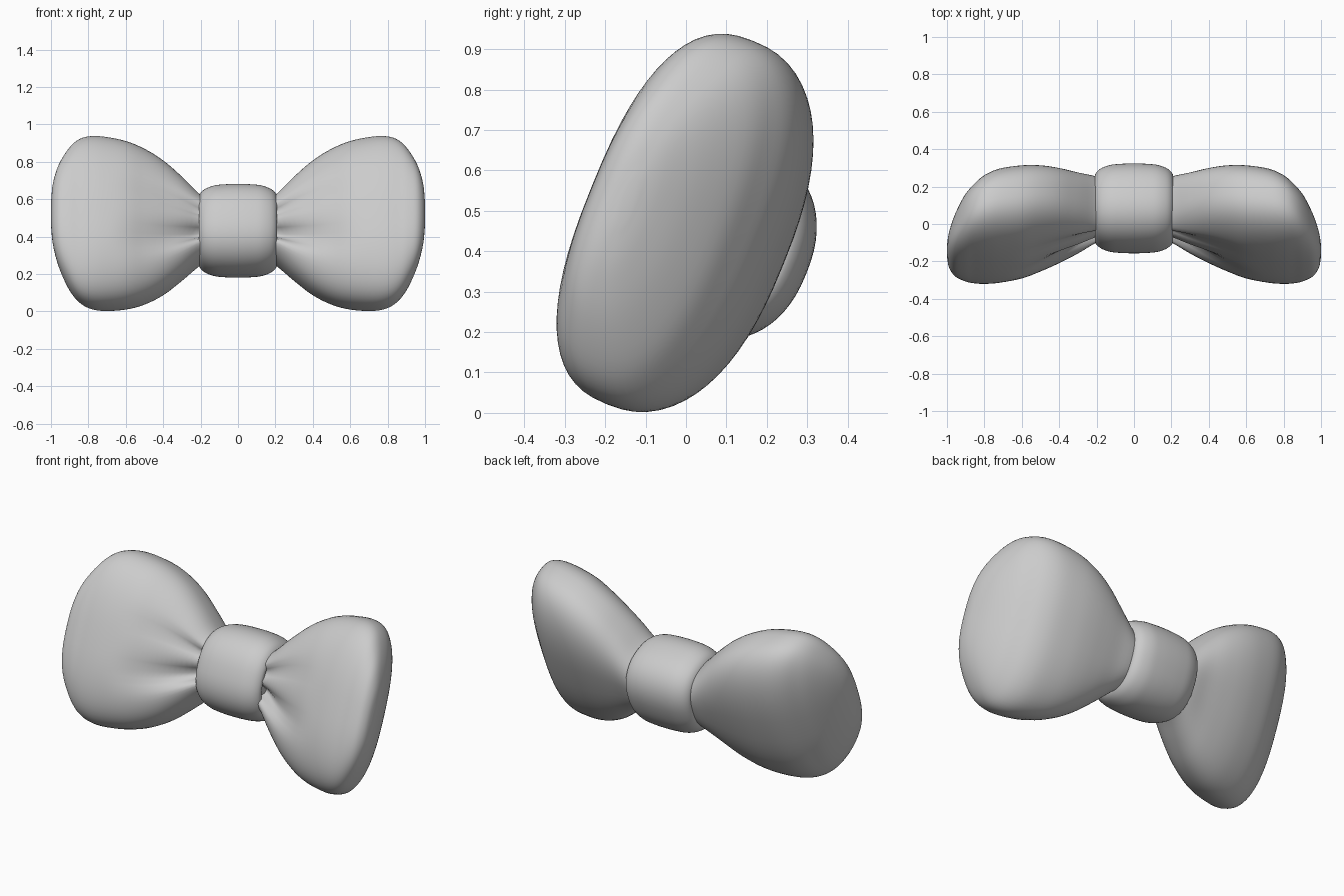
import bpy, bmesh, math
from mathutils import Vector

if "Cube" in bpy.data.objects:
    bpy.data.objects.remove(bpy.data.objects["Cube"])

TILT = math.radians(-22)   # the whole bow leans back
PIVOT = (0, 0, 0.465)
SEG = 64


def spline(rows, steps):
    """Catmull-Rom interpolation through the section rows."""
    pts = [Vector(r) for r in rows]
    out = []
    for i in range(len(pts) - 1):
        a, b, c, d = pts[max(i - 1, 0)], pts[i], pts[i + 1], pts[min(i + 2, len(pts) - 1)]
        for s in range(steps):
            t = s / steps
            out.append(0.5 * (2 * b + (c - a) * t + (2 * a - 5 * b + 4 * c - d) * t * t
                              + (3 * b - a - 3 * c + d) * t ** 3))
    return out + [pts[-1]]


def loft(name, rows, power, steps=4, dent=None):
    """Loft superellipse sections; each row is x, depth centre, half depth, half height."""
    bm = bmesh.new()
    rings = []
    for x, cy, hy, hz in spline(rows, steps):
        ring = []
        for k in range(SEG):
            a = 2 * math.pi * k / SEG
            c, s = math.cos(a), math.sin(a)
            v = math.copysign(abs(s) ** (2 / power), s)
            y = cy + hy * math.copysign(abs(c) ** (2 / power), c)
            if dent and c < 0:
                y += dent(x, v) * min(1, -c * 1.5)
            ring.append(bm.verts.new((x, y, hz * v)))
        rings.append(ring)
    for r0, r1 in zip(rings, rings[1:]):
        for k in range(SEG):
            j = (k + 1) % SEG
            bm.faces.new((r0[k], r0[j], r1[j], r1[k]))
    bm.faces.new(rings[0])
    bm.faces.new(rings[-1])
    bmesh.ops.recalc_face_normals(bm, faces=bm.faces)
    me = bpy.data.meshes.new(name)
    bm.to_mesh(me)
    bm.free()
    ob = bpy.data.objects.new(name, me)
    bpy.context.collection.objects.link(ob)
    ob.location = PIVOT
    ob.rotation_euler.x = TILT
    for p in me.polygons:
        p.use_smooth = True
    return ob


def gathers(x, v):
    """Creases on the front that fade away from the knot."""
    fade = max(0, min(1, (0.68 - x) / 0.46)) ** 1.4
    folds = ((0.25, 0.16, 0.045), (-0.3, 0.2, 0.10))
    return fade * sum(d * math.exp(-((v - p) / w) ** 2) for p, w, d in folds)


# puffed fabric wings, mirrored left and right
wings = loft("bow_wings", [
    (0.12, 0.08, 0.15, 0.13), (0.20, 0.08, 0.17, 0.182), (0.30, 0.062, 0.19, 0.282),
    (0.40, 0.048, 0.21, 0.37), (0.50, 0.032, 0.228, 0.43), (0.60, 0.012, 0.24, 0.466),
    (0.72, -0.01, 0.237, 0.484), (0.80, -0.032, 0.22, 0.478), (0.86, -0.058, 0.193, 0.447),
    (0.91, -0.085, 0.165, 0.385), (0.96, -0.125, 0.115, 0.282), (0.99, -0.15, 0.06, 0.17),
    (1.0, -0.155, 0.015, 0.06)],
    2.5, dent=gathers)
wings.modifiers.new("mirror", 'MIRROR')

# centre band, barrel-shaped with rolled edges
half = [(0.19, 0.14), (0.208, 0.165), (0.206, 0.19), (0.18, 0.217), (0.13, 0.237), (0.07, 0.244)]
profile = [(-x, h) for x, h in half] + [(0, 0.246)] + half[::-1]
knot = loft("centre_knot", [(x, 0.09, h * 0.94, h) for x, h in profile], 2.3)
